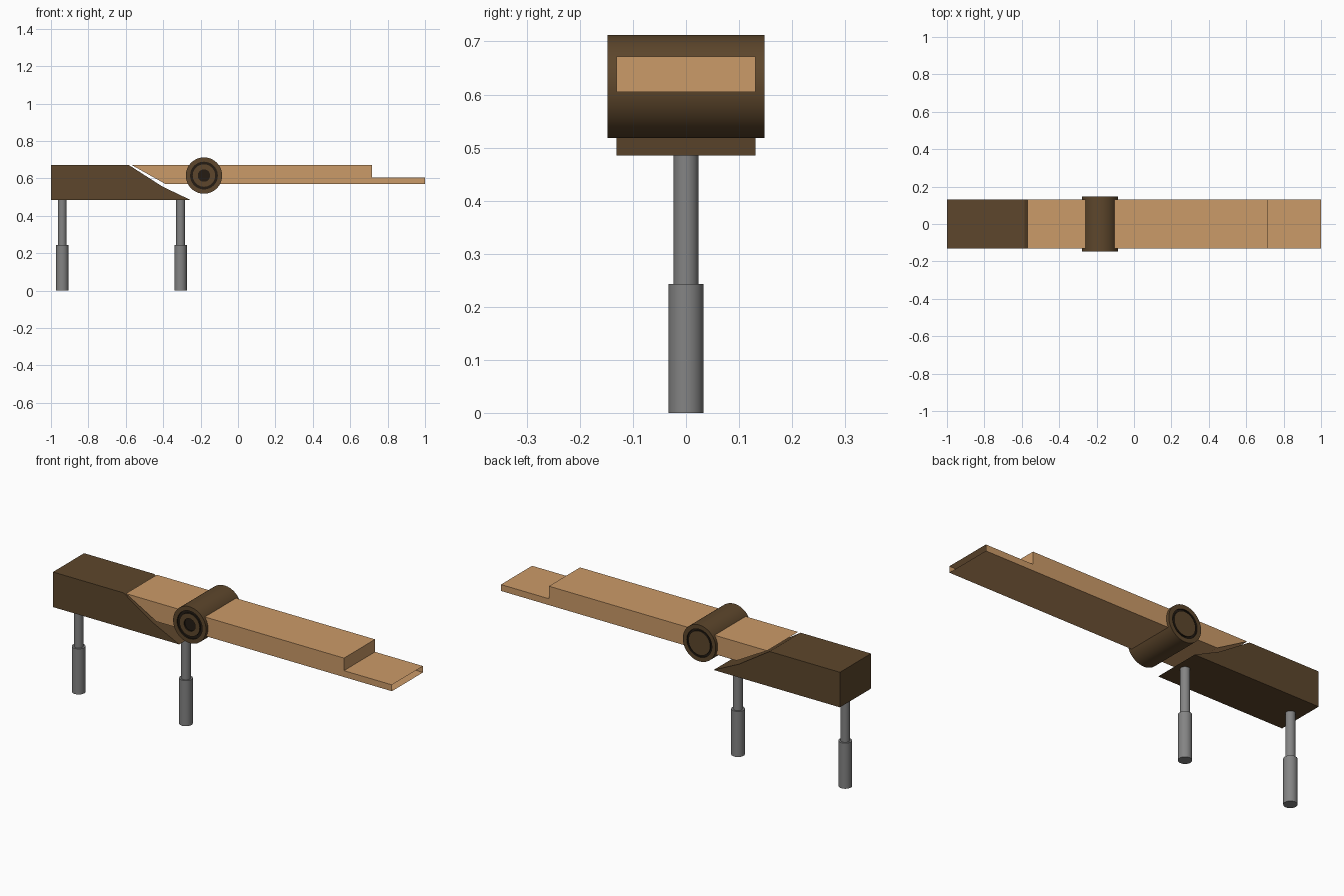
import bpy, bmesh, math

if "Cube" in bpy.data.objects:
    bpy.data.objects.remove(bpy.data.objects["Cube"])


def material(name, rgb):
    m = bpy.data.materials.new(name)
    m.diffuse_color = (*rgb, 1)
    m.use_nodes = True
    m.node_tree.nodes["Principled BSDF"].inputs["Base Color"].default_value = m.diffuse_color
    return m


dark_wood = material("dark_wood", (0.11, 0.062, 0.025))
light_wood = material("light_wood", (0.60, 0.325, 0.138))
grey_metal = material("grey_metal", (0.23, 0.23, 0.23))
groove_black = material("groove_black", (0.018, 0.012, 0.007))


def finish(name, bm, mats, smooth=False):
    bmesh.ops.recalc_face_normals(bm, faces=bm.faces)
    me = bpy.data.meshes.new(name)
    bm.to_mesh(me)
    bm.free()
    ob = bpy.data.objects.new(name, me)
    bpy.context.collection.objects.link(ob)
    for m in mats:
        me.materials.append(m)
    if smooth:
        bpy.ops.object.select_all(action='DESELECT')
        ob.select_set(True)
        bpy.context.view_layer.objects.active = ob
        bpy.ops.object.shade_smooth_by_angle(angle=math.radians(35))
    return ob


def extruded(name, profile, half, mat, open_end_x=None):
    """Side profile (x, z) extruded across the width."""
    bm = bmesh.new()
    face = bm.faces.new([bm.verts.new((x, -half, z)) for x, z in profile])
    out = bmesh.ops.extrude_face_region(bm, geom=[face], use_keep_orig=True)
    verts = [g for g in out["geom"] if isinstance(g, bmesh.types.BMVert)]
    bmesh.ops.translate(bm, verts=verts, vec=(0, 2 * half, 0))
    bmesh.ops.recalc_face_normals(bm, faces=bm.faces)
    if open_end_x is not None:
        ends = [f for f in bm.faces
                if all(abs(v.co.x - open_end_x) < 1e-4 for v in f.verts)]
        bmesh.ops.delete(bm, geom=ends, context='FACES')
    return finish(name, bm, [mat])


def lathe(name, profile, place, mats, segments=48, dark_rule=None):
    """Turn (radius, height) points around an axis; place maps to the world."""
    bm = bmesh.new()
    rings = []
    for r, h in profile:
        if r == 0:
            rings.append([bm.verts.new(place(0, 0, h))] * segments)
        else:
            rings.append([bm.verts.new(place(
                r * math.cos(2 * math.pi * i / segments),
                r * math.sin(2 * math.pi * i / segments), h))
                for i in range(segments)])
    for k, (a, b) in enumerate(zip(rings, rings[1:])):
        for i in range(segments):
            j = (i + 1) % segments
            f = bm.faces.new(list(dict.fromkeys((a[i], a[j], b[j], b[i]))))
            if dark_rule and k in dark_rule:
                f.material_index = 1
    return finish(name, bm, mats, True)


# fixed rear block with a sloping nose
extruded("rear_block", [(-1, .485), (-.255, .485), (-.404, .556),
                        (-.585, .672), (-1, .672)], .131, dark_wood)

# long pivoting arm with a thin ledge, open at its far end
extruded("pivot_arm", [(-.39, .571), (1, .571), (1, .605), (.717, .605),
                       (.717, .672), (-.57, .672)], .131, light_wood, 1)

# hinge barrel: ring groove on both ends, socket on the front end only
W, D = .148, .008
barrel = [(0, -W + D), (.033, -W + D), (.033, -W), (.060, -W),
          (.060, -W + D), (.074, -W + D), (.074, -W), (.097, -W),
          (.097, W), (.074, W), (.074, W - D), (.064, W - D), (.064, W), (0, W)]
lathe("hinge_barrel", barrel, lambda u, v, h: (-.182 + u, h, .615 + v),
      [dark_wood, groove_black], 64, {0, 1, 3, 4, 5, 9, 10, 11})

# telescopic legs
for label, x in (("rear", -.940), ("front", -.307)):
    lathe(label + "_leg", [(0, 0), (.033, 0), (.033, .243), (.0235, .243),
                           (.0235, .487), (0, .487)],
          lambda u, v, h, x=x: (x + u, v, h), [grey_metal], 40)
